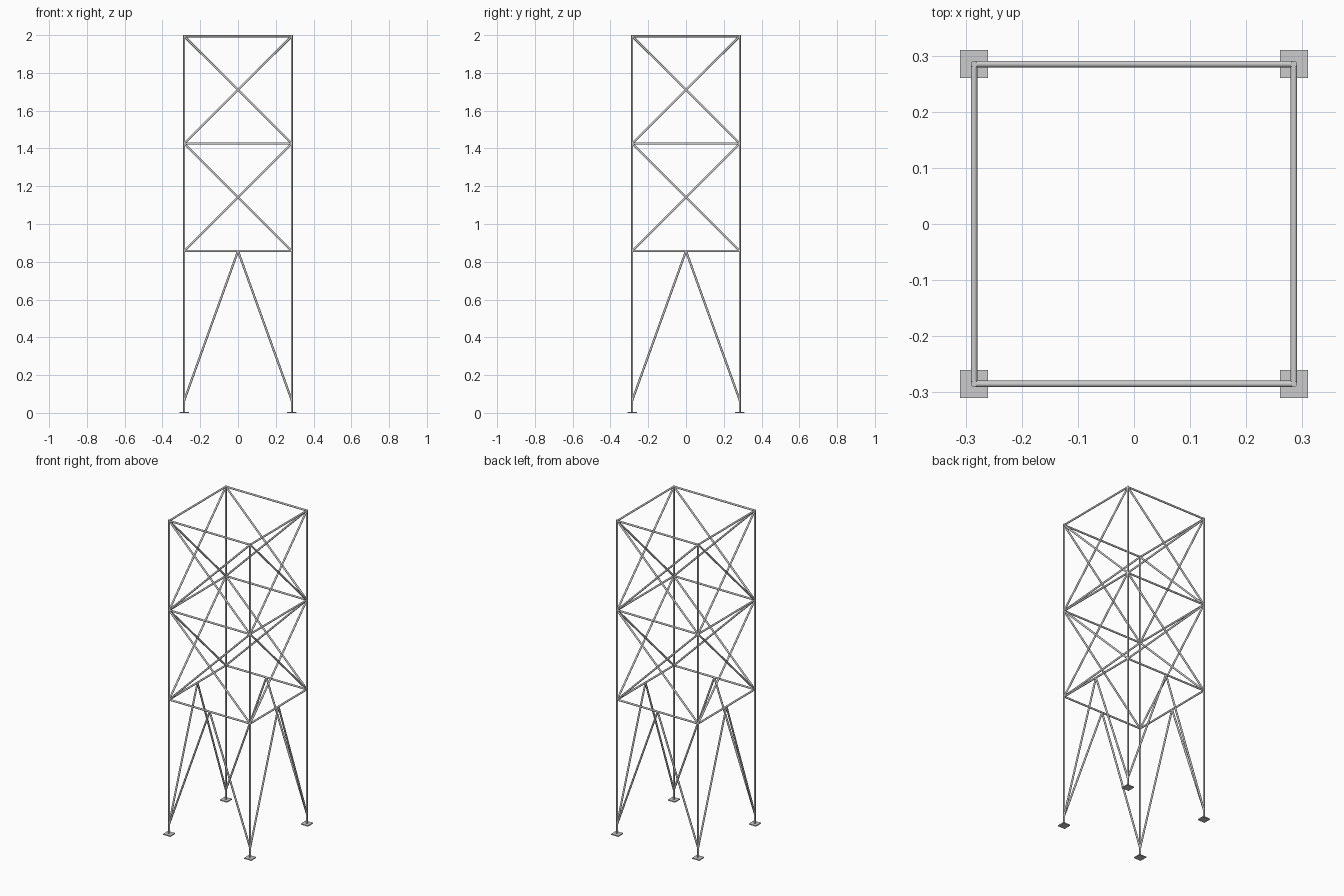
import bpy
from mathutils import Vector, Matrix
from math import pi

if "Cube" in bpy.data.objects:
    bpy.data.objects.remove(bpy.data.objects["Cube"])

H = 0.285                        # half spacing of the legs
R = 0.0057                       # tube radius
LEVELS = (0.857, 1.4257, 1.9943)  # ring heights
FOOT_Z = 0.065                   # where the lower braces meet the legs


def tube(name, a, b):
    a, b = Vector(a), Vector(b)
    d = b - a
    bpy.ops.mesh.primitive_cylinder_add(vertices=16, radius=R, depth=d.length)
    ob = bpy.context.object
    ob.name = name
    ob.matrix_world = (Matrix.Translation((a + b) / 2)
                       @ d.to_track_quat('Z', 'Y').to_matrix().to_4x4())
    bpy.ops.object.shade_smooth_by_angle()
    return ob


for side in range(4):
    turn = Matrix.Rotation(side * pi / 2, 3, 'Z')

    def p(x, z):
        # point on this side's face plane
        return turn @ Vector((x, -H, z))

    # leg and its base plate
    tube("leg", p(-H, 0.0), p(-H, 2.0))
    c = p(-H, 0.003)
    bpy.ops.mesh.primitive_cube_add(size=1, location=c)
    plate = bpy.context.object
    plate.name = "base_plate"
    plate.scale = (0.05, 0.05, 0.006)

    # horizontal ring beams
    for z in LEVELS:
        tube("ring_beam", p(-H, z), p(H, z))

    # crossed braces in the two upper bays
    for z0, z1 in zip(LEVELS, LEVELS[1:]):
        for s in (-1, 1):
            tube("cross_brace", p(-s * H, z0), p(s * H, z1))

    # lower braces meeting at the middle of the first ring
    for s in (-1, 1):
        tube("lower_brace", p(s * H, FOOT_Z), p(0, LEVELS[0]))
